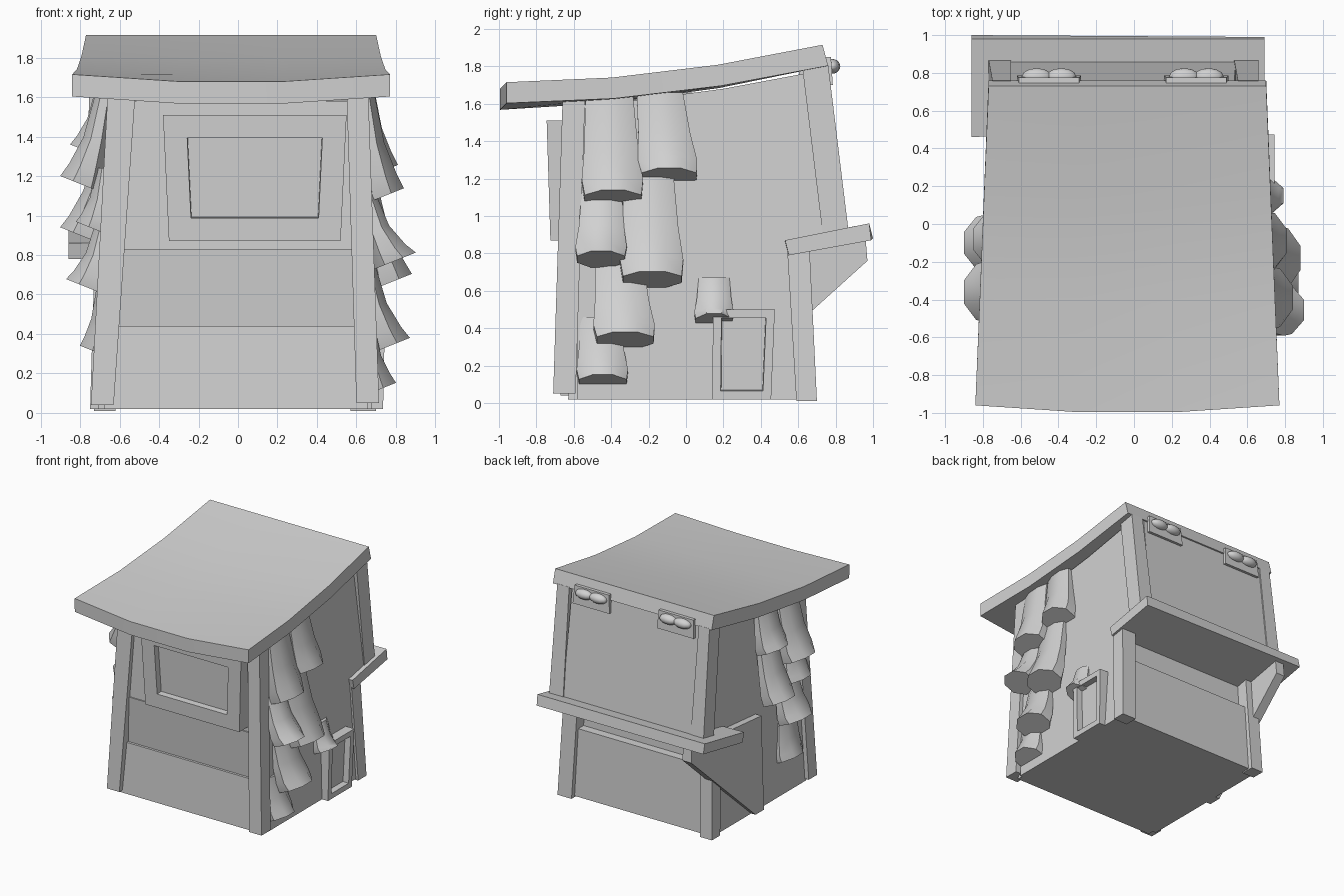
import bpy, bmesh, math
from mathutils import Vector

cube = bpy.data.objects.get("Cube")
if cube:
    bpy.data.objects.remove(cube, do_unlink=True)

grey = bpy.data.materials.new("plain_grey")
grey.use_nodes = True
COLOUR = (0.64, 0.64, 0.64, 1)
grey.diffuse_color = COLOUR
grey.node_tree.nodes["Principled BSDF"].inputs["Base Color"].default_value = COLOUR


def finish(name, bm, smooth=0):
    bmesh.ops.recalc_face_normals(bm, faces=bm.faces[:])
    me = bpy.data.meshes.new(name)
    bm.to_mesh(me)
    bm.free()
    me.materials.append(grey)
    if smooth:
        me.shade_smooth()
        me.set_sharp_from_angle(angle=math.radians(smooth))
    ob = bpy.data.objects.new(name, me)
    bpy.context.collection.objects.link(ob)


def loft(rings):
    """Skin a list of point rings and cap both ends."""
    bm = bmesh.new()
    vs = [[bm.verts.new(p) for p in ring] for ring in rings]
    n = len(vs[0])
    for a, b in zip(vs, vs[1:]):
        for i in range(n):
            j = (i + 1) % n
            bm.faces.new((a[i], a[j], b[j], b[i]))
    bm.faces.new(vs[0])
    bm.faces.new(vs[-1])
    bmesh.ops.recalc_face_normals(bm, faces=bm.faces[:])
    return bm


def rect(x0, x1, y0, y1, z):
    return [(x0, y0, z), (x1, y0, z), (x1, y1, z), (x0, y1, z)]


def block(name, low, high):
    finish(name, loft([rect(*low), rect(*high)]))


def framed_block(name, low, high, facing, rim, depth):
    """Tapered block with a recessed panel on the side that faces a direction."""
    bm = loft([rect(*low), rect(*high)])
    face = max(bm.faces, key=lambda f: f.normal.dot(Vector(facing)))
    bmesh.ops.inset_region(bm, faces=[face], thickness=rim, use_even_offset=True)
    bmesh.ops.inset_region(bm, faces=[face], thickness=0.004, depth=-depth)
    finish(name, bm)


def slab(name, profile, x_low, x_high, z_top=1.7):
    """Side profile of (y, z) points spanning x, narrowing with height."""
    def ring(side):
        return [(x_low[side] + (x_high[side] - x_low[side]) * z / z_top, y, z)
                for y, z in profile]
    finish(name, loft([ring(0), ring(1)]))


# Main hut body with an overhanging upper back
slab("hut_body",
     [(-0.58, 0.02), (0.59, 0.02), (0.56, 0.84), (0.77, 0.9),
      (0.68, 1.77), (0.2, 1.68), (-0.4, 1.6), (-0.58, 1.58)],
     (-0.71, 0.68), (-0.63, 0.63))

# Front wall planks
block("front_plank_low", (-0.68, 0.66, -0.63, -0.5, 0.02), (-0.66, 0.63, -0.61, -0.5, 0.44))
block("front_plank_middle", (-0.66, 0.63, -0.59, -0.5, 0.44), (-0.63, 0.61, -0.62, -0.5, 0.83))
block("front_plank_top", (-0.63, 0.61, -0.61, -0.5, 0.83), (-0.6, 0.58, -0.6, -0.5, 1.58))

# Front corner posts
block("front_post_right", (-0.745, -0.63, -0.67, -0.56, 0.04), (-0.66, -0.52, -0.63, -0.52, 1.62))
block("front_post_left", (0.6, 0.715, -0.71, -0.59, 0.05), (0.55, 0.66, -0.66, -0.54, 1.62))

# Window with recessed pane
framed_block("front_window", (-0.35, 0.52, -0.725, -0.58, 0.87),
             (-0.38, 0.55, -0.745, -0.58, 1.51), (0, -1, 0), 0.117, 0.05)

# Lower back wall and posts
block("back_plank_low", (-0.68, 0.65, 0.55, 0.66, 0.02), (-0.66, 0.63, 0.55, 0.64, 0.58))
block("back_post_low_right", (-0.73, -0.62, 0.59, 0.7, 0.01), (-0.7, -0.59, 0.54, 0.66, 0.84))
block("back_post_low_left", (0.57, 0.7, 0.59, 0.7, 0.01), (0.54, 0.67, 0.54, 0.66, 0.84))

# Upper back panel and posts
block("back_panel", (-0.67, 0.54, 0.7, 0.86, 0.92), (-0.65, 0.53, 0.6, 0.75, 1.8))
for name, x0, x1 in (("right", -0.77, -0.65), ("left", 0.53, 0.66)):
    block("back_post_high_" + name, (x0, x1, 0.73, 0.87, 0.91), (x0 + 0.02, x1, 0.62, 0.76, 1.81))

# Sloping back counter, deeper toward the right end
finish("back_counter", loft([
    [(-0.86, 0.46, 0.86), (-0.86, 0.98, 0.96), (-0.86, 1.0, 0.88), (-0.86, 0.48, 0.78)],
    [(0.69, 0.53, 0.87), (0.69, 0.98, 0.96), (0.69, 0.99, 0.87), (0.69, 0.55, 0.79)]]))

# Triangular wing supporting the counter
slab("counter_wing", [(0.04, 0.02), (0.15, 0.02), (0.97, 0.76), (0.96, 0.88), (0.04, 0.8)],
     (-0.75, -0.67), (-0.7, -0.62))

# Curved roof, sagging at the front and narrowing to the back
bm = bmesh.new()
bmesh.ops.create_grid(bm, x_segments=3, y_segments=3, size=1)
for v in bm.verts:
    u, t = v.co.x, (v.co.y + 1) / 2
    y = -1 + 1.73 * t + 0.04 * u * u * (1 - t)
    z = 1.715 + 0.2 * t ** 1.9 - 0.04 * (1 - t) * (1 - u * u)
    v.co = (-0.035 + u * (0.805 - 0.07 * t), y, z)
ext = bmesh.ops.extrude_face_region(bm, geom=bm.faces[:], use_keep_orig=True)
for v in (g for g in ext["geom"] if isinstance(g, bmesh.types.BMVert)):
    t = (v.co.y + 1) / 1.73
    v.co += Vector((0, 0.03 * t, -0.112))
finish("roof", bm, 40)

# Hinges on the back edge of the roof
for side, x in (("right", -0.45), ("left", 0.33)):
    block("hinge_plate_" + side, (x - 0.17, x + 0.17, 0.73, 0.785, 1.7),
          (x - 0.16, x + 0.16, 0.72, 0.775, 1.85))
    for k in (-1, 1):
        bm = bmesh.new()
        bmesh.ops.create_uvsphere(bm, u_segments=12, v_segments=8, radius=1)
        bmesh.ops.scale(bm, vec=(0.08, 0.045, 0.04), verts=bm.verts[:])
        bmesh.ops.translate(bm, vec=(x + k * 0.065, 0.78, 1.8), verts=bm.verts[:])
        finish("hinge_knuckle_%s_%d" % (side, k + 2), bm, 60)

# Small framed hatch leaning on the left wall
framed_block("side_hatch", (0.6, 0.735, 0.14, 0.455, 0.02), (0.58, 0.745, 0.145, 0.475, 0.5),
             (1, 0, 0), 0.045, 0.05)


def tile(name, side, y0, y1, z0, z1, out, half):
    """Flared hanging tile from its top (y0, z0) to its tilted lip (y1, z1)."""
    wall = 0.64 if side > 0 else 0.67
    rings = []
    for t, width, depth in ((0, .84, .05), (.5, .95, .07), (.82, 1.08, .1), (1, 1, .12)):
        reach = wall + (out - 0.11 - wall) * t ** 1.3
        ring = []
        for i in range(8):
            a = math.tau * (i + 0.5) / 8
            x = reach + depth * math.cos(a)
            ring.append((side * x,
                         y0 + (y1 - y0) * t + half * width * math.sin(a) * 1.06,
                         z0 + (z1 - z0) * t + 0.4 * t * (x - wall - 0.03)))
        rings.append(ring)
    finish(name, loft(rings), 45)


# Rows of hanging tiles on both sides
left_tiles = ((-0.41, -0.39, 1.64, 1.07, .84, .155), (-0.14, -0.09, 1.66, 1.2, .81, .15),
              (-0.45, -0.455, 1.14, 0.72, .9, .13), (-0.2, -0.18, 1.24, 0.62, .88, .16),
              (-0.36, -0.325, 0.78, 0.3, .87, .155), (-0.46, -0.445, 0.46, 0.1, .8, .13),
              (0.15, 0.15, 0.67, 0.43, .79, .1))
right_tiles = ((-0.08, -0.08, 1.66, 1.3, .85, .14), (-0.36, -0.36, 1.64, 1.12, .9, .15),
               (-0.43, -0.43, 1.24, 0.92, .82, .13), (-0.11, -0.1, 1.36, 0.86, .9, .14),
               (-0.36, -0.36, 0.98, 0.61, .87, .15), (-0.36, -0.35, 0.64, 0.3, .8, .14))
for label, side, tiles in (("left", 1, left_tiles), ("right", -1, right_tiles)):
    for n, spec in enumerate(tiles):
        tile("%s_wall_tile_%d" % (label, n + 1), side, *spec)
